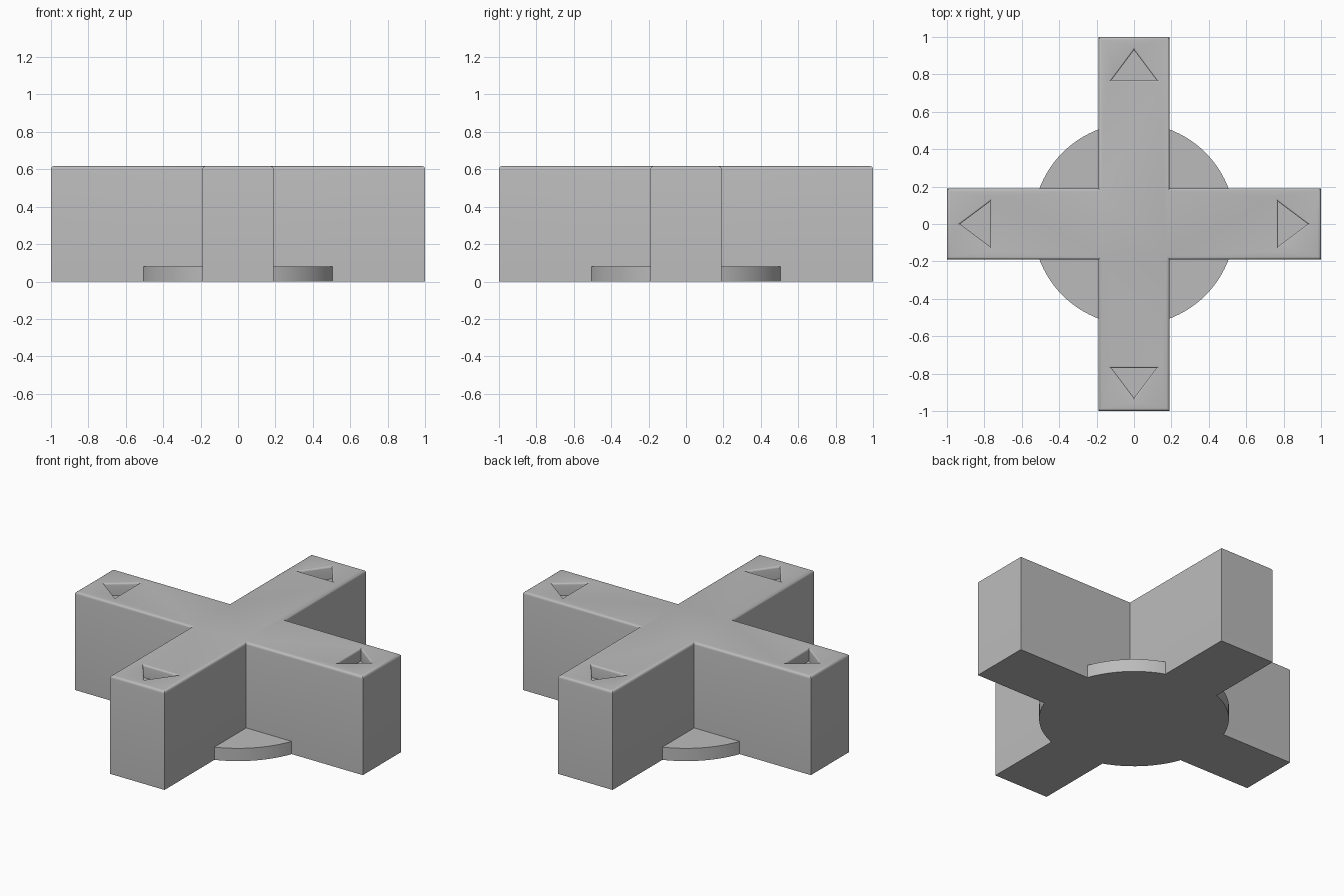
import bpy, bmesh, math
from mathutils import Matrix, Vector

if "Cube" in bpy.data.objects:
    bpy.data.objects.remove(bpy.data.objects["Cube"])

HEIGHT, ARM, HALF = 0.617, 1.0, 0.19
FILLET, RIM, DEPTH = 0.016, 0.013, 0.08

grey = bpy.data.materials.new("mid_grey")
grey.use_nodes = True
grey.diffuse_color = (0.5, 0.5, 0.5, 1)
grey.node_tree.nodes["Principled BSDF"].inputs["Base Color"].default_value = (0.5, 0.5, 0.5, 1)


def make_object(name, bm):
    bmesh.ops.recalc_face_normals(bm, faces=bm.faces[:])
    mesh = bpy.data.meshes.new(name)
    bm.to_mesh(mesh)
    bm.free()
    mesh.materials.append(grey)
    obj = bpy.data.objects.new(name, mesh)
    bpy.context.collection.objects.link(obj)
    return obj


def smooth(obj):
    bpy.ops.object.select_all(action='DESELECT')
    obj.select_set(True)
    bpy.context.view_layer.objects.active = obj
    bpy.ops.object.shade_smooth_by_angle(angle=math.radians(35))


# Cross body: one arm outline turned four times, extruded, top edges rounded
bm = bmesh.new()
arm = [Vector((HALF, HALF, 0)), Vector((HALF, ARM, 0)), Vector((-HALF, ARM, 0))]
outline = [bm.verts.new(Matrix.Rotation(i * math.pi / 2, 3, 'Z') @ p)
           for i in range(4) for p in arm]
base = bm.faces.new(outline)
ext = bmesh.ops.extrude_face_region(bm, geom=[base], use_keep_orig=True)
top = [v for v in ext["geom"] if isinstance(v, bmesh.types.BMVert)]
bmesh.ops.translate(bm, verts=top, vec=(0, 0, HEIGHT))
rim_edges = [e for e in bm.edges if all(v.co.z > HEIGHT / 2 for v in e.verts)]
bmesh.ops.bevel(bm, geom=rim_edges, offset=FILLET, segments=4, profile=0.5, affect='EDGES')
cross = make_object("cross_body", bm)

# Triangular arrow cutters, flaring outward at the rim with a rounded lip
bm = bmesh.new()
centre, inradius = 0.83, 0.06
triangle = [(-0.12, 0.77), (0.12, 0.77), (0, 0.93)]
levels = [(HEIGHT - DEPTH, 0)]
for i in range(5):
    a = i / 4 * math.pi / 2
    levels.append((HEIGHT - RIM + RIM * math.sin(a), RIM * (1 - math.cos(a))))
levels.append((HEIGHT + 0.05, RIM))
for k in range(4):
    turn = Matrix.Rotation(k * math.pi / 2, 3, 'Z')
    rings = []
    for z, offset in levels:
        s = 1 + offset / inradius
        rings.append([bm.verts.new(turn @ Vector((x * s, centre + (y - centre) * s, z)))
                      for x, y in triangle])
    for low, high in zip(rings, rings[1:]):
        for i in range(3):
            j = (i + 1) % 3
            bm.faces.new((low[i], low[j], high[j], high[i]))
    bm.faces.new(rings[0][::-1])
    bm.faces.new(rings[-1])
cutter = make_object("arrow_cutter", bm)
cutter.hide_render = True

# Sink the arrows into the arm tops
cut = cross.modifiers.new("arrow_recesses", 'BOOLEAN')
cut.operation = 'DIFFERENCE'
cut.solver = 'EXACT'
cut.object = cutter
bpy.context.view_layer.objects.active = cross
cross.select_set(True)
bpy.ops.object.modifier_apply(modifier=cut.name)
bpy.data.objects.remove(cutter)
smooth(cross)

# Round flange between the arms at the bottom
bm = bmesh.new()
bmesh.ops.create_cone(bm, cap_ends=True, segments=96, radius1=0.54, radius2=0.54, depth=0.08,
                      matrix=Matrix.Translation((0, 0, 0.04)))
smooth(make_object("base_disc", bm))
